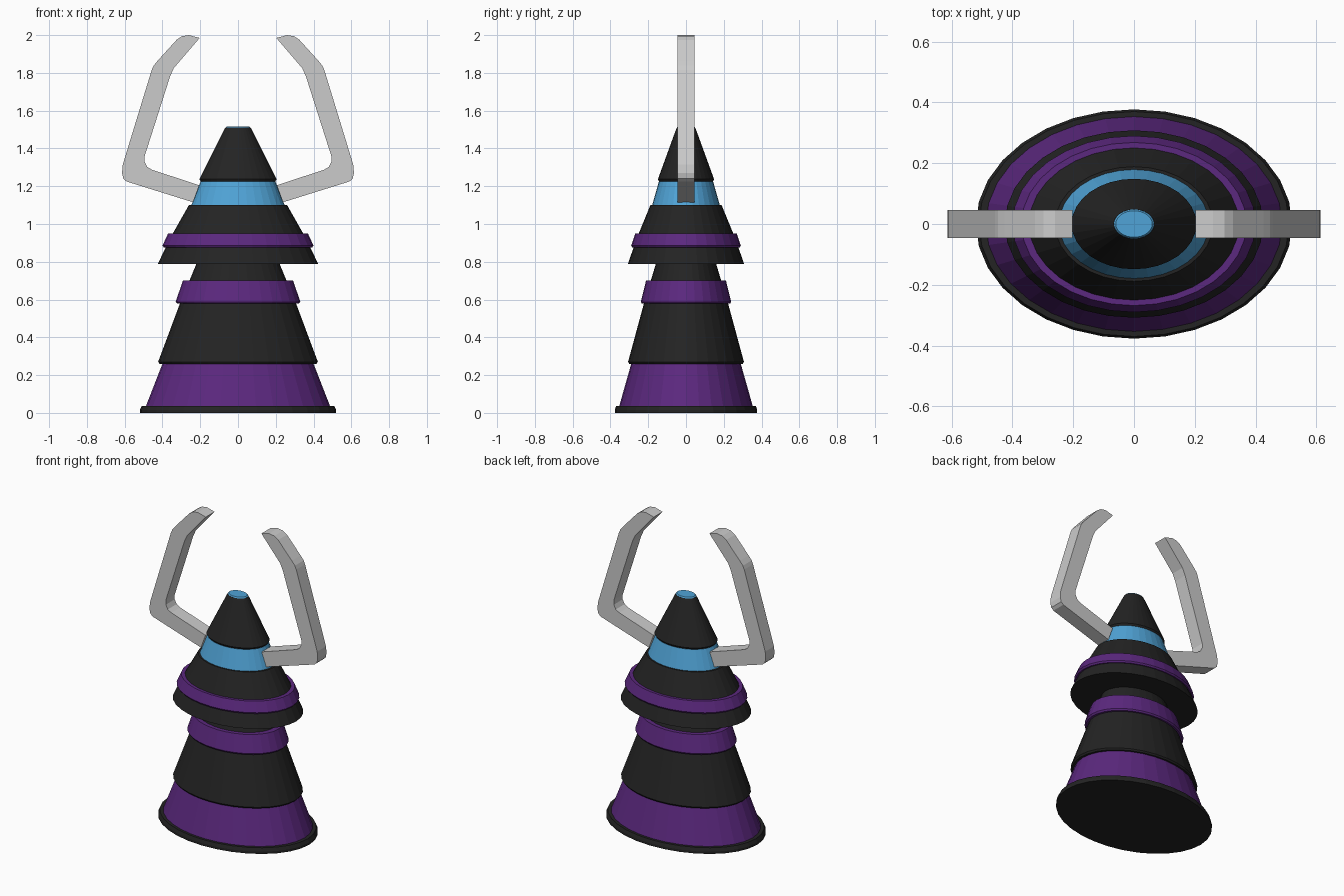
import bpy, bmesh, math

if "Cube" in bpy.data.objects:
    bpy.data.objects.remove(bpy.data.objects["Cube"])

SEGMENTS = 32
DEPTH_RATIO = 0.725  # the body is elliptical: y radius / x radius


def material(name, rgb):
    m = bpy.data.materials.new(name)
    m.diffuse_color = (*rgb, 1)
    m.use_nodes = True
    m.node_tree.nodes["Principled BSDF"].inputs["Base Color"].default_value = m.diffuse_color
    return m


BLACK = material("black", (0.017, 0.017, 0.017))
PURPLE = material("purple", (0.105, 0.021, 0.21))
BLUE = material("blue", (0.08, 0.37, 0.68))


def finish(bm, name, mat=None):
    bmesh.ops.recalc_face_normals(bm, faces=bm.faces)
    mesh = bpy.data.meshes.new(name)
    bm.to_mesh(mesh)
    bm.free()
    if mat:
        mesh.materials.append(mat)
    obj = bpy.data.objects.new(name, mesh)
    bpy.context.collection.objects.link(obj)
    return obj


def tier(name, mat, profile):
    """Closed elliptical solid from (radius, z) points, bottom to top."""
    bm = bmesh.new()
    rings = []
    for r, z in profile:
        ring = []
        for i in range(SEGMENTS):
            a = 2 * math.pi * i / SEGMENTS
            ring.append(bm.verts.new((r * math.cos(a), r * DEPTH_RATIO * math.sin(a), z)))
        rings.append(ring)
    for lo, hi in zip(rings, rings[1:]):
        for i in range(SEGMENTS):
            j = (i + 1) % SEGMENTS
            bm.faces.new((lo[i], lo[j], hi[j], hi[i]))
    bm.faces.new(rings[0][::-1])
    bm.faces.new(rings[-1])
    return finish(bm, name, mat)


# Stacked body, bottom to top
tier("base_rim", BLACK, [(0.52, 0), (0.52, 0.015), (0.51, 0.037)])
tier("lower_skirt", PURPLE, [(0.487, 0.037), (0.40, 0.26)])
tier("lower_body", BLACK, [(0.415, 0.26), (0.423, 0.27), (0.307, 0.58)])
tier("middle_band", PURPLE, [(0.322, 0.578), (0.33, 0.588), (0.292, 0.70)])
tier("waist", BLACK, [(0.257, 0.70), (0.22, 0.79)])
tier("upper_skirt", BLACK, [(0.425, 0.788), (0.382, 0.877)])
tier("upper_band", PURPLE, [(0.392, 0.875), (0.40, 0.885), (0.37, 0.95)])
tier("shoulders", BLACK, [(0.345, 0.95), (0.26, 1.10)])
tier("collar", BLUE, [(0.247, 1.10), (0.198, 1.225)])
tier("head_cone", BLACK, [(0.195, 1.222), (0.205, 1.237), (0.073, 1.50), (0.067, 1.51)])
tier("tip_cap", BLUE, [(0.066, 1.51), (0.06, 1.517)])

# Pincer arms: one outline extruded in y, built on both sides
ARM = [(0.205, 1.205), (0.238, 1.115), (0.59, 1.225), (0.607, 1.24), (0.614, 1.27),
       (0.61, 1.315), (0.457, 1.815), (0.447, 1.838), (0.425, 1.865), (0.325, 1.975),
       (0.297, 1.994), (0.26, 2.0), (0.203, 1.985), (0.34, 1.825), (0.36, 1.78),
       (0.494, 1.36), (0.494, 1.33), (0.48, 1.302), (0.455, 1.287)]
for label, side in (("right_arm", 1), ("left_arm", -1)):
    bm = bmesh.new()
    face = bm.faces.new([bm.verts.new((side * x, -0.046, z)) for x, z in ARM])
    new = bmesh.ops.extrude_face_region(bm, geom=[face])["geom"]
    bmesh.ops.translate(bm, vec=(0, 0.092, 0),
                        verts=[v for v in new if isinstance(v, bmesh.types.BMVert)])
    finish(bm, label)
